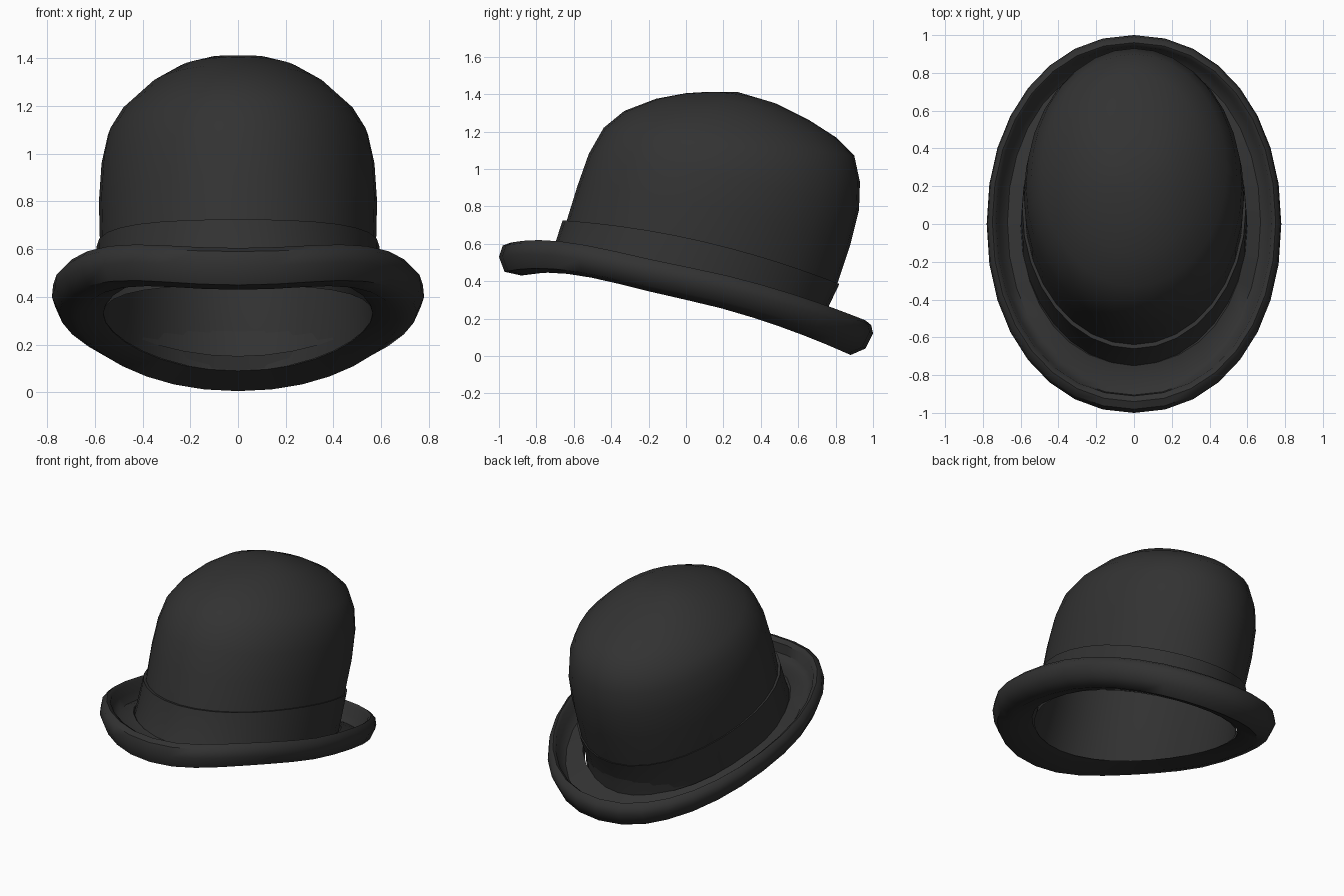
import bpy
import bmesh
import math

SEGMENTS = 32

cube = bpy.data.objects.get("Cube")
if cube:
    bpy.data.objects.remove(cube)

felt = bpy.data.materials.new("black felt")
felt.use_nodes = True
felt.diffuse_color = (0.032, 0.032, 0.032, 1)
felt.node_tree.nodes["Principled BSDF"].inputs["Base Color"].default_value = felt.diffuse_color


def ring_points(ring, power=1.0, ripple=0.0):
    """Oval from its front point, back point, half width and side height."""
    yf, zf, yb, zb, width, zm = ring
    points = []
    for i in range(SEGMENTS):
        angle = math.tau * i / SEGMENTS
        s, c = math.cos(angle), math.sin(angle)
        x = width * math.copysign(abs(c) ** power, c)
        y = (yf + yb) / 2 + (yb - yf) / 2 * math.copysign(abs(s) ** power, s)
        z = zm + (zb - zf) / 2 * s + ((zf + zb) / 2 - zm) * s * s
        if s < 0:
            z += ripple * s * s * (1 - s * s)
        points.append((x, y, z))
    return points


def loft(name, rings, apex=None, power=1.0, ripple=0.0, closed=False, inward=False):
    """Skin a stack of rings, with an optional closing tip."""
    bm = bmesh.new()
    loops = [[bm.verts.new(p) for p in ring_points(r, power, ripple)] for r in rings]
    pairs = list(zip(loops, loops[1:]))
    if closed:
        pairs.append((loops[-1], loops[0]))
    for a, b in pairs:
        for i in range(SEGMENTS):
            j = (i + 1) % SEGMENTS
            bm.faces.new((a[j], a[i], b[i], b[j]))
    if apex:
        tip = bm.verts.new(apex)
        for i in range(SEGMENTS):
            bm.faces.new((loops[-1][(i + 1) % SEGMENTS], loops[-1][i], tip))
    if inward:
        bmesh.ops.reverse_faces(bm, faces=bm.faces[:])
    mesh = bpy.data.meshes.new(name)
    bm.to_mesh(mesh)
    bm.free()
    mesh.materials.append(felt)
    obj = bpy.data.objects.new(name, mesh)
    bpy.context.collection.objects.link(obj)
    bpy.ops.object.select_all(action="DESELECT")
    obj.select_set(True)
    bpy.context.view_layer.objects.active = obj
    bpy.ops.object.shade_smooth_by_angle(angle=math.radians(50))
    return obj


def shrink(ring, gap):
    yf, zf, yb, zb, width, zm = ring
    return (yf + gap, zf - gap / 2, yb - gap, zb - gap / 2, width - gap, zm - gap / 2)


# Rings hold: front y, front z, back y, back z, half width, side z
opening = (-.72, .45, .74, .09, .565, .33)

# Domed crown
crown = [
    (-.645, .70, .80, .36, .578, .59),
    (-.58, .91, .88, .60, .583, .80),
    (-.52, 1.08, .925, .78, .572, .96),
    (-.44, 1.22, .93, .93, .545, 1.08),
    (-.33, 1.31, .90, 1.07, .49, 1.17),
    (-.16, 1.375, .80, 1.17, .38, 1.27),
    (0, 1.405, .66, 1.26, .26, 1.345),
    (.12, 1.412, .48, 1.35, .13, 1.395),
]
loft("crown", crown, apex=(0, .28, 1.41))

# Hollow inside
lining = [opening] + [shrink(r, .03) for r in crown]
loft("lining", lining, apex=(0, .28, 1.39), inward=True)

# Band around the crown, with a small ledge on top
loft("band", [
    (-.755, .49, .72, .15, .60, .38),
    (-.70, .60, .765, .27, .598, .50),
    (-.66, .725, .82, .385, .592, .615),
    (-.635, .72, .795, .38, .57, .61),
])

# Brim with rolled edge, from the opening round the lip to the crown
loft("brim", [
    opening,
    (-.88, .43, .88, .005, .67, .30),
    (-.97, .45, .96, .04, .75, .335),
    (-1, .53, 1, .12, .78, .40),
    (-.98, .59, .99, .165, .775, .45),
    (-.94, .605, .96, .19, .75, .475),
    (-.91, .585, .94, .175, .73, .46),
    (-.905, .52, .925, .11, .715, .40),
    (-.86, .49, .88, .08, .67, .36),
    (-.745, .50, .73, .16, .595, .39),
], power=.95, ripple=.12, closed=True)
